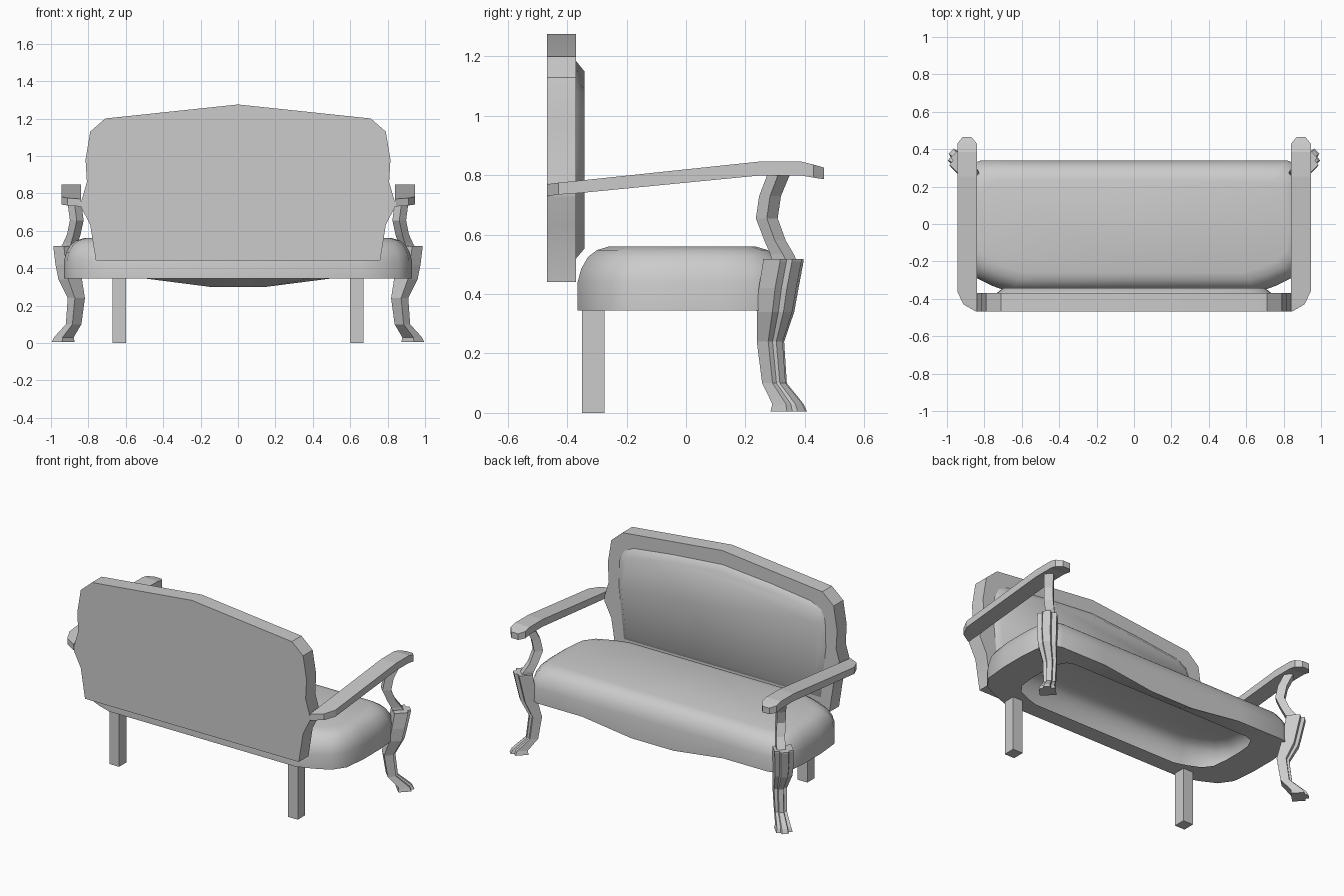
import bpy, bmesh, math

if "Cube" in bpy.data.objects:
    bpy.data.objects.remove(bpy.data.objects["Cube"])


def loft(name, rings, cap_start=True, cap_end=True, smooth=None):
    """Skin a list of equal-length closed rings into one object."""
    bm = bmesh.new()
    loops = [[bm.verts.new(p) for p in ring] for ring in rings]
    n = len(loops[0])
    for a, b in zip(loops, loops[1:]):
        for i in range(n):
            j = (i + 1) % n
            bm.faces.new((a[i], a[j], b[j], b[i]))
    if cap_start:
        bm.faces.new(loops[0][::-1])
    if cap_end:
        bm.faces.new(loops[-1])
    bmesh.ops.recalc_face_normals(bm, faces=bm.faces)
    me = bpy.data.meshes.new(name)
    bm.to_mesh(me)
    bm.free()
    ob = bpy.data.objects.new(name, me)
    bpy.context.collection.objects.link(ob)
    if smooth:
        bpy.ops.object.select_all(action='DESELECT')
        bpy.context.view_layer.objects.active = ob
        ob.select_set(True)
        bpy.ops.object.shade_smooth_by_angle(angle=math.radians(smooth))
    return ob


def pair(name, rings):
    """Make a part on the +x side and its mirror image."""
    for side, s in (("right", 1), ("left", -1)):
        loft(f"{name}_{side}", [[(s * x, y, z) for x, y, z in r] for r in rings])


def symmetric(half):
    """Close a half outline (x >= 0) across x = 0."""
    return half + [(-x, v) for x, v in reversed(half) if x > 0]


# Backrest frame: flat slab with a peaked, waisted outline
back = symmetric([(0, 1.275), (.71, 1.2), (.79, 1.13), (.815, .98), (.808, .86),
                  (.84, .75), (.838, .725), (.79, .63), (.76, .44)])
loft("backrest_frame", [[(x, y, z) for x, z in back] for y in (-.468, -.37)], smooth=30)

# Backrest cushion: shallow pad with a bevelled edge
pad = symmetric([(0, 1.185), (.35, 1.155), (.63, 1.12), (.70, 1.085), (.73, 1.02),
                 (.735, .85), (.70, .52)])
cz = .84
loft("backrest_cushion",
     [[(x * (1 - i / .72), y, cz + (z - cz) * (1 - i / .33)) for x, z in pad]
      for i, y in ((0, -.37), (.035, -.341))], smooth=60)

# Seat: upholstered shell, front edge dipping in the middle, turned-in rim below
plan = symmetric([(0, -.365), (.66, -.365), (.76, -.33), (.86, -.28), (.915, -.2),
                  (.93, -.05), (.93, .12), (.92, .23), (.88, .315), (.82, .34),
                  (.5, .34), (.15, .34), (0, .34)])
cy = -.0125


def seat_ring(inset, z, dip=0):
    return [(x * (1 - inset / .93), cy + (y - cy) * (1 - inset / .353),
             z - (dip if y > .33 and abs(x) < .2 else 0)) for x, y in plan]


rim = [(x * .78, cy + (y - cy) * .70, .345) for x, y in plan]
loft("seat", [rim, seat_ring(0, .345, .045), seat_ring(0, .44), seat_ring(.012, .485),
              seat_ring(.035, .525), seat_ring(.065, .548), seat_ring(.105, .56)],
     cap_start=False, smooth=50)

# Rear legs: plain square posts
pair("rear_leg", [[(x, y, z) for x, y in ((.60, -.35), (.67, -.35), (.67, -.275), (.60, -.275))]
                  for z in (0, .345)])


def diagonal_ring(cx, cy, z, a, b, rib=True):
    """Section turned 45 degrees outward, optionally with a raised central rib."""
    section = [(-a, -b), (a, -b), (a, b), (-a, b)]
    if rib:
        section = [(-a, -b), (.55 * a, -b), (.6 * a, -.5 * b), (a, -.4 * b),
                   (a, .4 * b), (.6 * a, .5 * b), (.55 * a, b), (-a, b)]
    r = math.sqrt(.5)
    return [(cx + (d - p) * r, cy + (d + p) * r, z) for d, p in section]


# Front legs: curved S-shaped legs turned out at the corners
pair("front_leg", [diagonal_ring(*p) for p in (
    (.942, .354, .005, .050, .048), (.938, .350, .03, .042, .042),
    (.884, .303, .10, .032, .034), (.870, .290, .24, .035, .038),
    (.905, .309, .34, .048, .052), (.917, .320, .42, .050, .056),
    (.927, .336, .51, .052, .056), (.927, .336, .518, .052, .056))])

# Arm supports: slimmer curved posts standing on the front legs
pair("arm_support", [diagonal_ring(*p, rib=False) for p in (
    (.905, .332, .51, .034, .026), (.895, .323, .535, .030, .026),
    (.878, .300, .58, .025, .026), (.862, .272, .655, .026, .026),
    (.872, .283, .73, .026, .026), (.898, .315, .81, .026, .028))])

# Armrests: rising from the back, rounded in plan, drooping at the front
stations = ((-.468, .84, .845, .73, .77), (-.43, .84, .912, .735, .775),
            (-.36, .84, .945, .74, .782), (.255, .84, .945, .80, .847),
            (.385, .84, .945, .80, .847), (.43, .84, .945, .792, .836),
            (.464, .868, .917, .787, .826))
pair("armrest", [[(x0, y, zb), (x1, y, zb), (x1, y, zt), (x0, y, zt)]
                 for y, x0, x1, zb, zt in stations])
